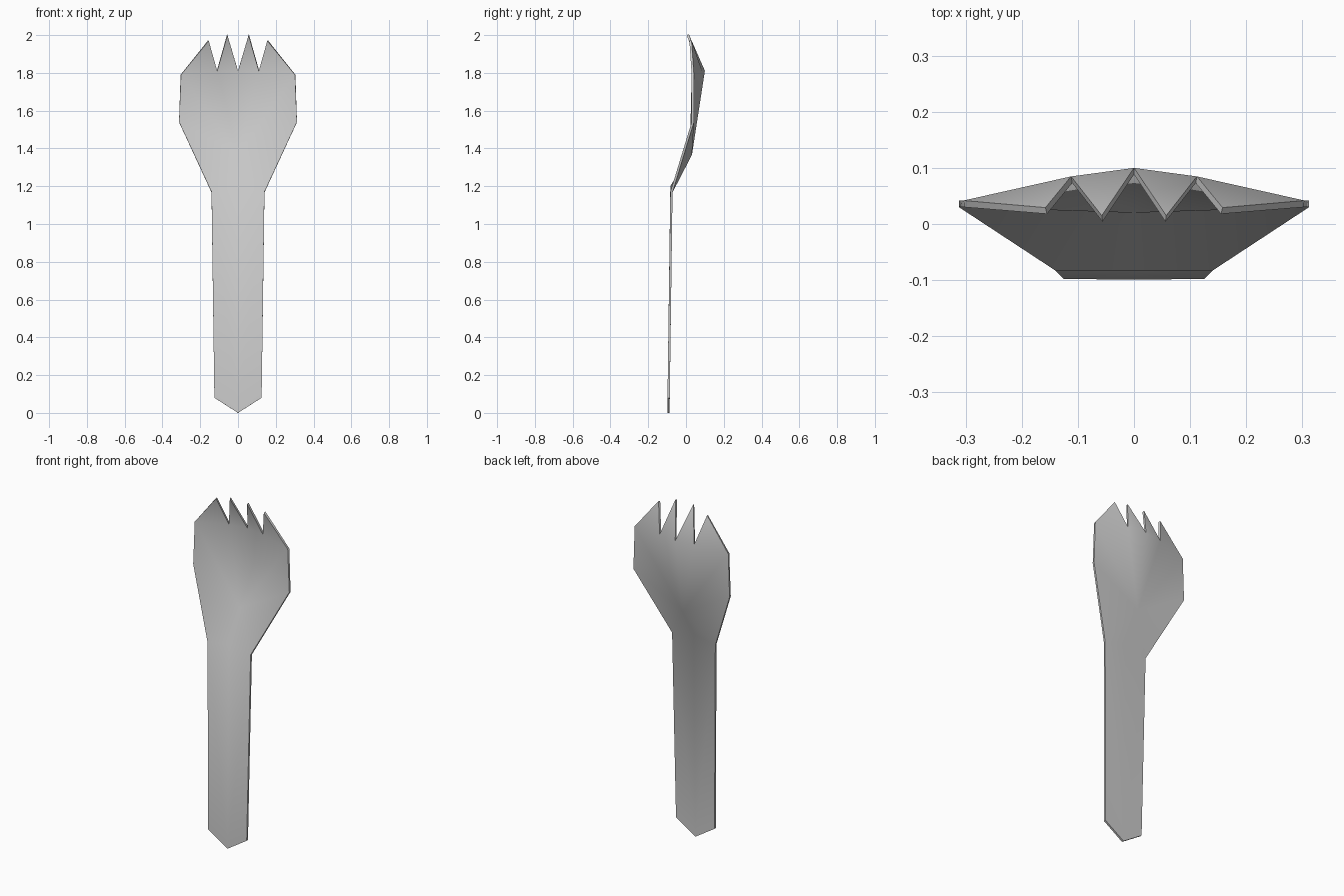
import bpy
import math

if "Cube" in bpy.data.objects:
    bpy.data.objects.remove(bpy.data.objects["Cube"])

# Right half of the front surface: (x, y, z)
points = [
    (0, -0.099, 0.0),        # 0 handle end
    (0.125, -0.098, 0.08),   # 1 handle corner
    (0.14, -0.083, 1.17),    # 2 neck side
    (0, -0.083, 1.20),       # 3 neck middle
    (0, 0.020, 1.37),        # 4 bowl bottom
    (0.312, 0.030, 1.54),    # 5 bowl side, lower
    (0.302, 0.030, 1.79),    # 6 bowl side, upper
    (0.155, 0.018, 1.97),    # 7 outer tine tip
    (0.11, 0.073, 1.81),     # 8 outer notch
    (0.056, 0.004, 2.0),     # 9 inner tine tip
    (0, 0.088, 1.81),        # 10 middle notch
]
faces = [(0, 1, 2, 3), (3, 2, 4), (2, 5, 4), (4, 5, 6), (4, 6, 8),
         (4, 8, 10), (6, 7, 8), (8, 9, 10)]

mesh = bpy.data.meshes.new("spork")
mesh.from_pydata(points, [], faces)
spork = bpy.data.objects.new("spork", mesh)
bpy.context.collection.objects.link(spork)
bpy.context.view_layer.objects.active = spork
spork.select_set(True)

# Mirror the half, then thicken it towards the back
mirror = spork.modifiers.new("mirror", 'MIRROR')
mirror.use_axis[0] = True
mirror.use_clip = True
solid = spork.modifiers.new("thickness", 'SOLIDIFY')
solid.thickness = 0.012
solid.offset = -1
for name in ("mirror", "thickness"):
    bpy.ops.object.modifier_apply(modifier=name)

# Smooth bowl, crisp rim
bpy.ops.object.shade_smooth_by_angle(angle=math.radians(50))
